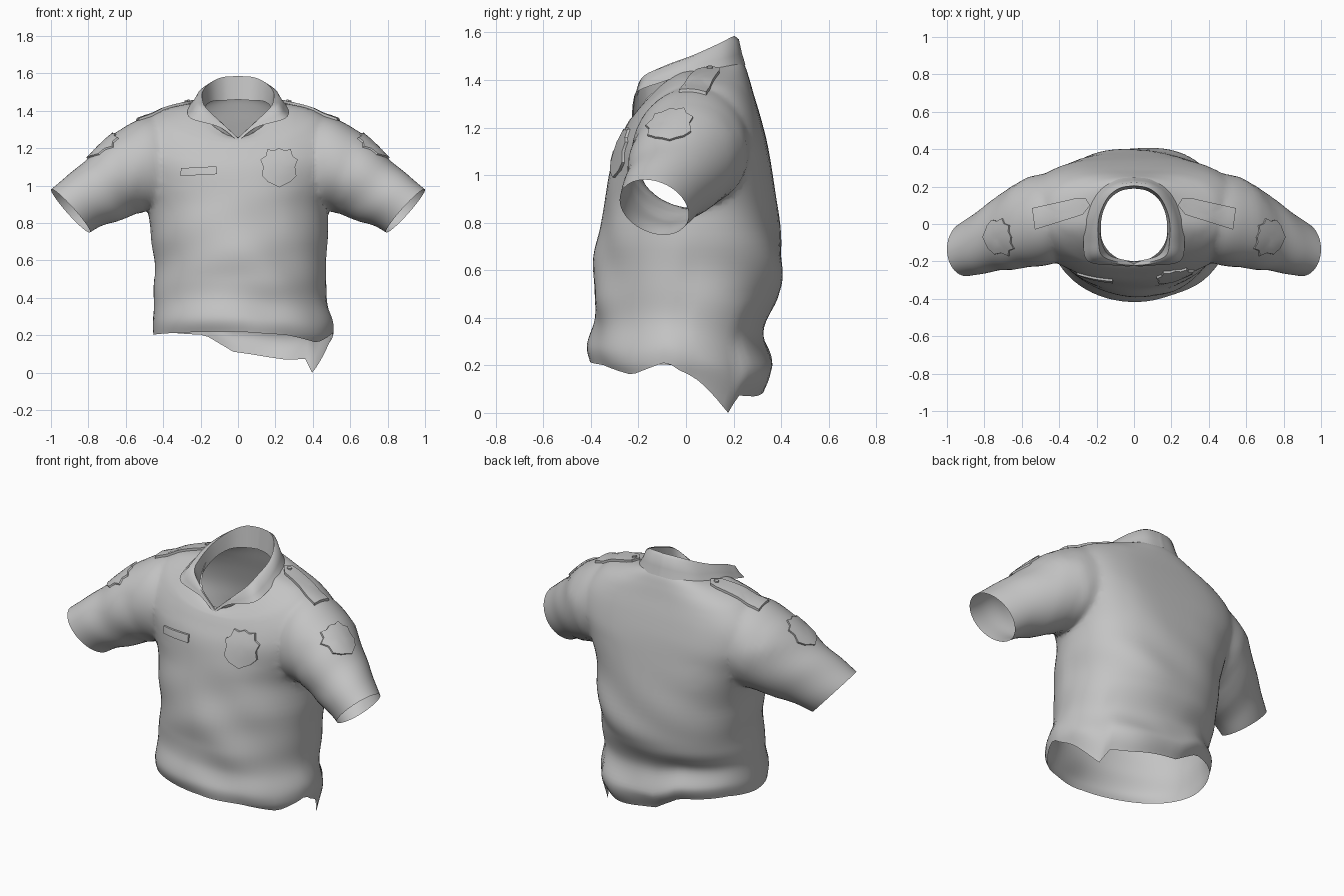
import bpy, bmesh, math
from mathutils import Vector
from mathutils.bvhtree import BVHTree

if "Cube" in bpy.data.objects:
    bpy.data.objects.remove(bpy.data.objects["Cube"])

cloth = bpy.data.materials.new("grey_cloth")
cloth.diffuse_color = (0.55, 0.55, 0.55, 1)
cloth.use_nodes = True
cloth.node_tree.nodes["Principled BSDF"].inputs["Base Color"].default_value = cloth.diffuse_color
cap_mat = bpy.data.materials.new("cap_helper")
N = 72


def spline(keys, steps):
    """Catmull-Rom through tuples of numbers."""
    out = []
    for i in range(len(keys) - 1):
        a, b, c, d = (keys[max(0, min(len(keys) - 1, i + k))] for k in (-1, 0, 1, 2))
        for s in range(steps):
            t = s / steps
            out.append([0.5 * (2 * q + (r - p) * t + (2 * p - 5 * q + 4 * r - w) * t * t
                               + (3 * q - p - 3 * r + w) * t ** 3) for p, q, r, w in zip(a, b, c, d)])
    return out + [list(keys[-1])]


def make_object(name, bm, mats=(cloth,)):
    bmesh.ops.recalc_face_normals(bm, faces=bm.faces)
    me = bpy.data.meshes.new(name)
    bm.to_mesh(me)
    bm.free()
    ob = bpy.data.objects.new(name, me)
    bpy.context.collection.objects.link(ob)
    for m in mats:
        me.materials.append(m)
    return ob


def smooth(ob, angle=40):
    bpy.ops.object.select_all(action='DESELECT')
    ob.select_set(True)
    bpy.context.view_layer.objects.active = ob
    bpy.ops.object.shade_smooth_by_angle(angle=math.radians(angle))


def closed_loft(name, rings):
    """Tube through rings; end caps carry the helper material."""
    bm = bmesh.new()
    vs = [[bm.verts.new(p) for p in r] for r in rings]
    n = len(rings[0])
    for a, b in zip(vs, vs[1:]):
        for i in range(n):
            j = (i + 1) % n
            bm.faces.new((a[i], a[j], b[j], b[i]))
    for r in (vs[0], vs[-1]):
        mid = bm.verts.new(sum((v.co for v in r), Vector()) / n)
        for i in range(n):
            bm.faces.new((r[i], r[(i + 1) % n], mid)).material_index = 1
    return make_object(name, bm, (cloth, cap_mat))


# Ragged hem height by angle in degrees
HEM = [(-90, .22), (-60, .2), (-33, .16), (-8, .215), (12, .13), (35, -.004), (45, .07), (62, .07),
       (78, .09), (95, .11), (112, .2), (150, .215), (180, .2), (230, .215), (270, .22)]


def hem(deg):
    for (a, za), (b, zb) in zip(HEM, HEM[1:]):
        if a <= deg <= b:
            t = (deg - a) / (b - a)
            return za + (zb - za) * t
    return .22


# Torso: half width, front y, back y, z at front, side and back, back squareness
TORSO = [(.48, -.40, .34, .20, .20, .20, 2.25), (.48, -.415, .37, .27, .27, .27, 2.25),
         (.46, -.385, .325, .38, .38, .38, 2.25), (.46, -.39, .385, .50, .50, .50, 2.3),
         (.465, -.385, .41, .63, .63, .63, 2.35), (.48, -.35, .385, .85, .85, .85, 2.6),
         (.52, -.325, .365, 1.0, 1.0, 1.0, 3.0), (.555, -.30, .345, 1.1, 1.14, 1.12, 3.3),
         (.545, -.265, .315, 1.18, 1.27, 1.24, 3.3), (.47, -.245, .285, 1.22, 1.37, 1.34, 3.0),
         (.38, -.235, .265, 1.235, 1.41, 1.41, 2.5), (.27, -.22, .245, 1.25, 1.435, 1.465, 2.3),
         (.185, -.20, .215, 1.26, 1.44, 1.50, 2.2)]
rings = []
for hw, yf, yb, zf, zs, zb, sq in spline(TORSO, 7):
    ring = []
    front_sq = 1.98 + .27 * max(0, min(1, (zs - .9) / .3))
    for i in range(N):
        deg = -90 + 360 * i / N
        c, s = math.cos(math.radians(deg)), math.sin(math.radians(deg))
        e = 2 / (front_sq if s < 0 else sq)
        mid = (yf + yb) / 2
        x = hw * math.copysign(abs(c) ** e, c)
        y = mid + (yb - yf) / 2 * math.copysign(abs(s) ** e, s)
        z = zs + ((zf if s < 0 else zb) - zs) * abs(s) ** 1.5
        if z < .5:
            t = (z - .2) / .3
            z = hem(deg) * (1 - t) + .5 * t
            pull = 1 - .4 * max(0, .2 - z)
            x, y = x * pull, y * pull
        ring.append((x + .03 * max(0, 1 - z / .9), y, z))
    rings.append(ring)
shirt = closed_loft("shirt_body", rings)

# Sleeves: centre xyz, upward half axis x and z, half depth, tilt
SLEEVE = [(.34, .03, 1.11, .02, .22, .20, .0), (.45, .025, 1.115, .04, .255, .245, .0),
          (.58, .005, 1.07, .08, .21, .24, -.01), (.72, -.055, .975, .10, .155, .195, -.02),
          (.82, -.10, .915, .105, .125, .165, -.03), (.895, -.135, .865, .105, .112, .145, -.03)]
for side, nm in ((1, "left"), (-1, "right")):
    rings = []
    for cx, cy, cz, ax, az, d, tilt in spline(SLEEVE, 6):
        ring = []
        for i in range(48):
            a = 2 * math.pi * i / 48
            u, w = math.cos(a), math.sin(a)
            ring.append((side * (cx + ax * u), cy + d * w, cz + az * u + tilt * w))
        rings.append(ring)
    sleeve = closed_loft(nm + "_sleeve_volume", rings)
    bpy.context.view_layer.objects.active = shirt
    mod = shirt.modifiers.new("join", 'BOOLEAN')
    mod.operation, mod.solver, mod.object = 'UNION', 'EXACT', sleeve
    bpy.ops.object.modifier_apply(modifier=mod.name)
    bpy.data.objects.remove(sleeve)

# Open the neck, cuffs and hem, soften armholes, then add cloth folds
bm = bmesh.new()
bm.from_mesh(shirt.data)
bmesh.ops.delete(bm, geom=[f for f in bm.faces if f.material_index == 1], context='FACES')
bmesh.ops.remove_doubles(bm, verts=bm.verts, dist=.002)
arm = [v for v in bm.verts if .3 < abs(v.co.x) < .64 and .75 < v.co.z < 1.4 and not v.is_boundary]
for _ in range(5):
    bmesh.ops.smooth_vert(bm, verts=arm, factor=.5, use_axis_x=True, use_axis_y=True, use_axis_z=True)
bm.normal_update()
moves = []
for v in bm.verts:
    x, y, z = v.co
    low = max(0, min(1, (1.15 - z) / .5)) * (abs(x) < .54)
    f = .006 * low * math.sin(14 * z + 6 * x * (1 if y < 0 else -1.5) + 2 * math.sin(5 * x + 3 * y))
    f += .003 * low * math.sin(24 * z - 9 * x + 4 * y)
    if abs(x) > .55 and z < 1.2:
        f += .003 * math.sin(22 * (abs(x) - z) + 8 * y) * min(1, (1.0 - abs(x)) * 4)
    moves.append(v.normal * f)
for v, m in zip(bm.verts, moves):
    v.co += m
    v.co.z = max(v.co.z, 0)
bm.to_mesh(shirt.data)
tree = BVHTree.FromBMesh(bm)
bm.free()
shirt.data.materials.pop(index=1)
smooth(shirt, 50)

# Folded collar: inner base, top fold and outer edge from the back to the front tip
COLLAR = [(0, .19, 1.46, 0, .205, 1.585, 0, .25, 1.465),
          (.075, .175, 1.455, .08, .19, 1.58, .10, .235, 1.46),
          (.14, .12, 1.45, .145, .135, 1.552, .195, .17, 1.45),
          (.175, .02, 1.42, .188, .03, 1.505, .25, .04, 1.44),
          (.17, -.10, 1.37, .19, -.09, 1.46, .27, -.09, 1.395),
          (.135, -.165, 1.32, .17, -.17, 1.415, .245, -.20, 1.355),
          (.06, -.19, 1.27, .08, -.205, 1.33, .095, -.222, 1.31),
          (-.005, -.20, 1.23, -.005, -.215, 1.25, 0, -.228, 1.235)]
bm = bmesh.new()
for side in (1, -1):
    rows = []
    for k in spline(COLLAR, 6):
        a, b, c = (Vector((side * k[i], k[i + 1], k[i + 2])) for i in (0, 3, 6))
        out = (c - a) * .2
        pts = [a, a.lerp(b, .6), b, b + out + (c - b) * .12, b.lerp(c, .6) + out * .25, c]
        rows.append([bm.verts.new(p) for p in pts])
    for r, q in zip(rows, rows[1:]):
        for i in range(5):
            bm.faces.new((r[i], r[i + 1], q[i + 1], q[i]))
bmesh.ops.remove_doubles(bm, verts=bm.verts, dist=.0005)
smooth(make_object("collar", bm), 60)


def plate(name, outline, centre, u, v, ray, lift):
    """Thin patch laid onto the shirt along the ray direction."""
    centre, u, v, ray = (Vector(q) for q in (centre, u, v, ray))
    ray.normalize()
    pts = []
    for (ax, ay), (bx, by) in zip(outline, outline[1:] + outline[:1]):
        k = max(1, int(math.hypot(bx - ax, by - ay) / .03))
        pts += [(ax + (bx - ax) * i / k, ay + (by - ay) * i / k) for i in range(k)]

    def drop(p, s, h):
        o = centre + u * p[0] * s + v * p[1] * s
        hit = tree.ray_cast(o - ray * 1.0, ray)[0] or tree.find_nearest(o)[0]
        return hit - ray * h

    bm = bmesh.new()
    loops = [[bm.verts.new(drop(p, s, h)) for p in pts]
             for s, h in ((1, -.002), (1, lift), (.75, lift), (.5, lift), (.25, lift))]
    n = len(pts)
    for a, b in zip(loops, loops[1:]):
        for i in range(n):
            bm.faces.new((a[i], a[(i + 1) % n], b[(i + 1) % n], b[i]))
    bm.faces.new(loops[-1])
    smooth(make_object(name, bm), 40)


# Shield outline, half given and mirrored
half = [(0, 1), (.3, .88), (.62, .95), (.72, .6), (1, .42), (.85, .05), (.92, -.4), (.6, -.72), (.3, -.85)]
shield = half + [(0, -1)] + [(-x, y) for x, y in half[:0:-1]]
plate("chest_badge", [(x * .1, y * .105) for x, y in shield], (.22, 0, 1.095),
      (1, 0, 0), (0, 0, 1), (0, 1, 0), .012)
plate("name_tag", [(-.098, -.026), (.098, -.016), (.095, .026), (-.095, .016)], (-.21, 0, 1.077),
      (1, 0, 0), (0, 0, 1), (0, 1, 0), .012)
strap = [(-.155, .025), (-.14, -.09), (.115, -.01), (.155, .04), (.13, .08), (.09, .08)]
button = [(.013 * math.cos(a * math.pi / 5), .013 * math.sin(a * math.pi / 5)) for a in range(10)]
for s, nm in ((-1, "right"), (1, "left")):
    plate(nm + "_shoulder_strap", strap, (s * .39, .06, 1.4), (-s, 0, 0), (0, 1, 0), (0, 0, -1), .014)
    plate(nm + "_strap_button", button, (s * .272, .1, 1.4), (-s, 0, 0), (0, 1, 0), (0, 0, -1), .021)
    plate(nm + "_sleeve_patch", [(x * .1, y * .1) for x, y in shield], (s * .72, -.07, 1.2),
          (0, 1, 0), (-s * .72, 0, .69), (-s * .69, 0, -.72), .01)
